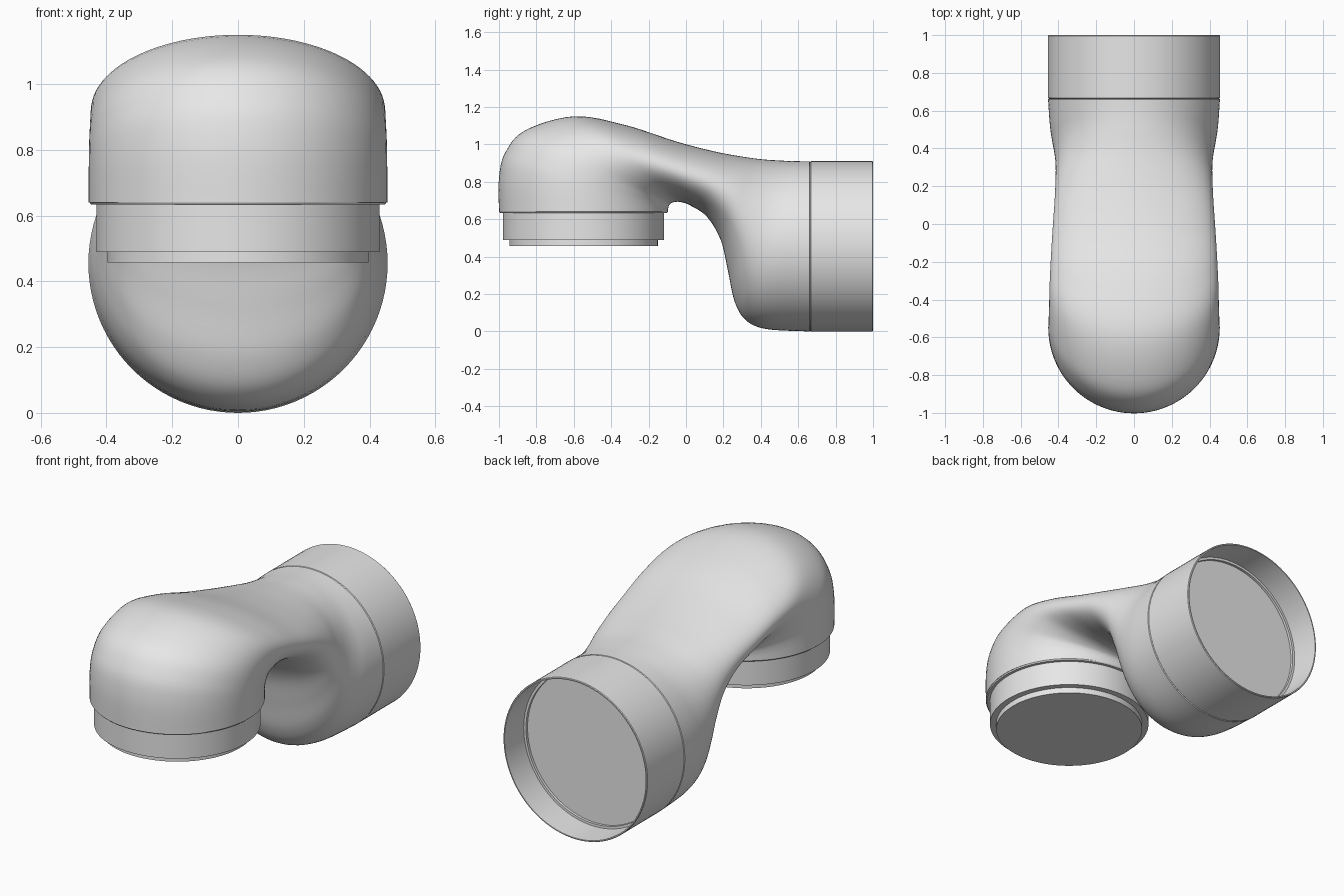
import bpy, bmesh, math
from mathutils import Vector

SIDES = 96
STEPS = 6
PLUG_Y = -0.548      # axis of the downward spigot
SOCKET_Z = 0.455     # axis of the rear socket

if "Cube" in bpy.data.objects:
    bpy.data.objects.remove(bpy.data.objects["Cube"], do_unlink=True)

grey = bpy.data.materials.new("plain grey")
grey.use_nodes = True
grey.diffuse_color = (0.8, 0.8, 0.8, 1)
grey.node_tree.nodes["Principled BSDF"].inputs["Base Color"].default_value = grey.diffuse_color


def ring(oy, oz, iy, iz, w):
    """Ellipse through an outer and an inner point on the middle plane, half width w."""
    outer, inner = Vector((0, oy, oz)), Vector((0, iy, iz))
    mid, half = (outer + inner) / 2, (outer - inner) / 2
    return [mid + half * math.sin(a) + Vector((w * math.cos(a), 0, 0))
            for a in (2 * math.pi * i / SIDES for i in range(SIDES))]


def loft(name, sections, cap_start=False, cap_end=False):
    bm = bmesh.new()
    rings = [[bm.verts.new(p) for p in ring(*s)] for s in sections]
    for a, b in zip(rings, rings[1:]):
        for i in range(SIDES):
            j = (i + 1) % SIDES
            bm.faces.new((a[i], b[i], b[j], a[j]))
    if cap_start:
        bm.faces.new(rings[0])
    if cap_end:
        bm.faces.new(rings[-1][::-1])
    mesh = bpy.data.meshes.new(name)
    bm.to_mesh(mesh)
    bm.free()
    mesh.materials.append(grey)
    obj = bpy.data.objects.new(name, mesh)
    bpy.context.collection.objects.link(obj)
    bpy.ops.object.select_all(action='DESELECT')
    obj.select_set(True)
    bpy.context.view_layer.objects.active = obj
    bpy.ops.object.shade_smooth_by_angle(angle=math.radians(32))
    return obj


def smooth_path(keys):
    """Catmull-Rom interpolation between the key sections."""
    result = []
    for k in range(len(keys) - 1):
        p0, p1 = keys[max(k - 1, 0)], keys[k]
        p2, p3 = keys[k + 1], keys[min(k + 2, len(keys) - 1)]
        for s in range(STEPS):
            t = s / STEPS
            result.append([0.5 * (2 * b + (c - a) * t
                                  + (2 * a - 5 * b + 4 * c - d) * t ** 2
                                  + (3 * b - a - 3 * c + d) * t ** 3)
                           for a, b, c, d in zip(p0, p1, p2, p3)])
    return result + [keys[-1]]


# Swept duct: outer y, z, inner y, z, half width
duct_sections = [
    (-1.0, 0.64, -0.096, 0.64, 0.454),
    (-1.0, 0.82, -0.095, 0.66, 0.454),
    (-0.967, 0.955, -0.09, 0.675, 0.453),
    (-0.86, 1.075, -0.08, 0.685, 0.45),
    (-0.6, 1.15, -0.06, 0.692, 0.447),
    (-0.33, 1.105, -0.03, 0.692, 0.44),
    (-0.05, 1.015, 0.02, 0.675, 0.43),
    (0.15, 0.963, 0.11, 0.615, 0.42),
    (0.3, 0.935, 0.185, 0.49, 0.415),
    (0.41, 0.92, 0.225, 0.32, 0.415),
    (0.5, 0.914, 0.26, 0.16, 0.422),
    (0.56, 0.911, 0.32, 0.06, 0.433),
    (0.61, 0.91, 0.43, 0.013, 0.445),
    (0.66, 0.91, 0.66, 0.0, 0.455),
]
loft("duct_bend", smooth_path(duct_sections))

# Stepped spigot below the front end: radius, z
spigot = [(0.397, 0.457), (0.397, 0.49), (0.431, 0.49), (0.431, 0.634),
          (0.447, 0.634), (0.452, 0.641)]
loft("front_spigot", [(PLUG_Y - r, z, PLUG_Y + r, z, r) for r, z in spigot], cap_start=True)

# Rear socket with a thin rim and a recessed end wall: radius, y
socket = [(0.455, 0.66), (0.45, 0.663), (0.455, 0.668), (0.455, 0.996), (0.452, 1.0),
          (0.446, 1.0), (0.444, 0.83), (0.43, 0.83), (0.43, 0.815)]
loft("rear_socket", [(y, SOCKET_Z + r, y, SOCKET_Z - r, r) for r, y in socket], cap_end=True)
